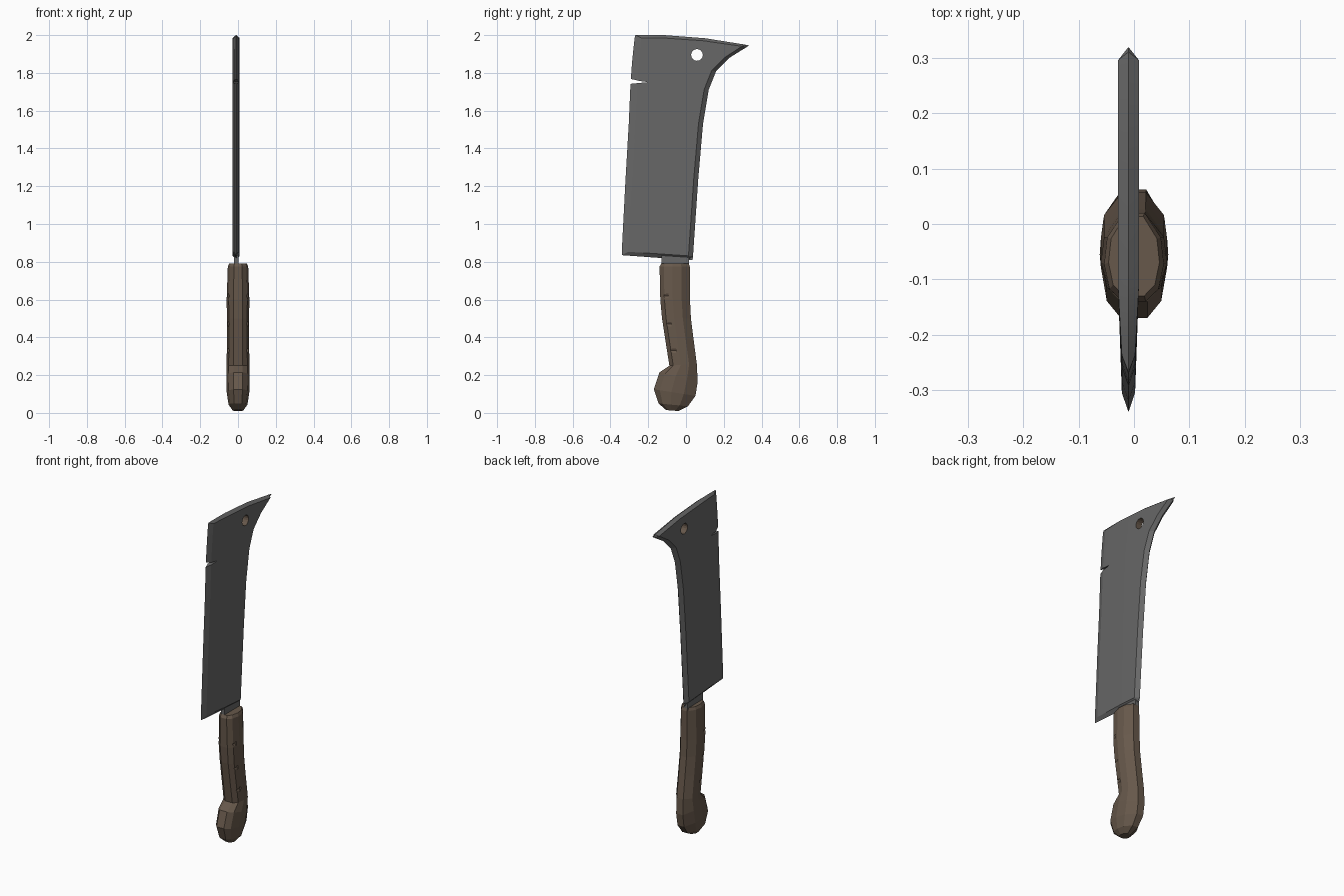
import bpy, bmesh, math
from mathutils import Vector

if "Cube" in bpy.data.objects:
    bpy.data.objects.remove(bpy.data.objects["Cube"])


def material(name, rgb):
    m = bpy.data.materials.new(name)
    m.use_nodes = True
    m.diffuse_color = (*rgb, 1)
    bsdf = m.node_tree.nodes["Principled BSDF"]
    bsdf.inputs["Base Color"].default_value = (*rgb, 1)
    bsdf.inputs["Roughness"].default_value = 0.7
    return m


steel = material("dark steel", (0.135, 0.135, 0.135))
wood = material("brown wood", (0.135, 0.098, 0.07))


def make(name, rings, mats, index=0):
    """Skin a stack of closed rings and cap both ends."""
    bm = bmesh.new()
    loops = [[bm.verts.new(p) for p in ring] for ring in rings]
    n = len(loops[0])
    for a, b in zip(loops, loops[1:]):
        for i in range(n):
            j = (i + 1) % n
            bm.faces.new((a[i], a[j], b[j], b[i]))
    bm.faces.new(loops[0][::-1])
    bm.faces.new(loops[-1])
    bmesh.ops.remove_doubles(bm, verts=bm.verts, dist=0.0005)
    bmesh.ops.recalc_face_normals(bm, faces=bm.faces)
    for f in bm.faces:
        f.material_index = index
    me = bpy.data.meshes.new(name)
    bm.to_mesh(me)
    bm.free()
    for m in mats:
        me.materials.append(m)
    ob = bpy.data.objects.new(name, me)
    bpy.context.collection.objects.link(ob)
    return ob


def cut(target, cutter):
    cutter.hide_render = True
    mod = target.modifiers.new("cut", "BOOLEAN")
    mod.operation, mod.solver, mod.object = "DIFFERENCE", "EXACT", cutter
    bpy.context.view_layer.objects.active = target
    bpy.ops.object.modifier_apply(modifier=mod.name)
    bpy.data.objects.remove(cutter)


# Blade: rows of (front y, front z, back y, back z, bulge, thickness)
CX = -0.01
rows = [
    (-0.340, 0.835, 0.035, 0.808, 0, 0),
    (-0.340, 0.855, 0.037, 0.830, 0, 1),
    (-0.320, 1.24, 0.065, 1.24, 0, 1),
    (-0.303, 1.53, 0.09, 1.53, 0, 1),
    (-0.294, 1.74, 0.12, 1.71, 0, 1),
    (-0.286, 1.85, 0.16, 1.81, 0, 1),
    (-0.278, 1.93, 0.23, 1.88, 0, 1),
    (-0.272, 1.985, 0.32, 1.936, 0.016, 1),
    (-0.268, 2.00, 0.335, 1.945, 0.018, 0),
]


def blade_ring(yf, zf, yb, zb, bulge, thick):
    cols = [(yf, 0), (yf + 0.035, 0.012), (-0.11, 0.019),
            ((yb - 0.13) / 2, 0.019), (yb - 0.024, 0.019), (yb, 0)]
    def point(y, x):
        u = (y - yf) / (yb - yf)
        return (CX + x * thick, y, zf + (zb - zf) * u + bulge * 4 * u * (1 - u))
    return ([point(y, x) for y, x in cols]
            + [point(y, -x) for y, x in cols[-2:0:-1]])


# Top and bottom rows are pinched to a ridge, so their caps have no area
blade = make("blade", [blade_ring(*r) for r in rows], [steel, wood])
bm = bmesh.new()
bm.from_mesh(blade.data)
bmesh.ops.dissolve_degenerate(bm, edges=bm.edges, dist=0.0005)
bad = [f for f in bm.faces if f.calc_area() < 1e-7]
bmesh.ops.delete(bm, geom=bad, context="FACES_ONLY")
bmesh.ops.remove_doubles(bm, verts=bm.verts, dist=0.0005)
bmesh.ops.triangulate(bm, faces=bm.faces)
bmesh.ops.recalc_face_normals(bm, faces=bm.faces)
bm.to_mesh(blade.data)
bm.free()

# Hanging hole, lined in brown
hole = [[(x, 0.058 + 0.031 * math.cos(i * math.tau / 16),
          1.895 + 0.031 * math.sin(i * math.tau / 16)) for i in range(16)]
        for x in (-0.1, 0.1)]
cut(blade, make("hole_cutter", hole, [steel, wood], 1))

# Notch in the cutting edge
notch = [(-0.35, 1.79), (-0.292, 1.768), (-0.245, 1.757), (-0.2, 1.751),
         (-0.245, 1.747), (-0.292, 1.742), (-0.35, 1.735)]
cut(blade, make("notch_cutter", [[(x, y, z) for y, z in notch] for x in (-0.1, 0.1)],
                [steel, wood]))

# Tang joining blade and handle
make("tang", [[(CX + x, y, z) for x, y in
               ((-0.012, -0.13), (0.012, -0.13), (0.012, 0.015), (-0.012, 0.015))]
              for z in (0.76, 0.84)], [steel])

# Handle: stations of (front y, front z, back y, back z, half width)
stations = [
    (-0.105, 0.015, -0.04, 0.010, 0.028),
    (-0.145, 0.050, 0.010, 0.035, 0.050),
    (-0.170, 0.125, 0.050, 0.090, 0.060),
    (-0.140, 0.215, 0.062, 0.165, 0.062),
    (-0.088, 0.250, 0.057, 0.260, 0.060),
    (-0.110, 0.390, 0.040, 0.390, 0.059),
    (-0.127, 0.500, 0.026, 0.500, 0.059),
    (-0.136, 0.600, 0.021, 0.600, 0.060),
    (-0.140, 0.775, 0.020, 0.775, 0.054),
    (-0.130, 0.792, 0.014, 0.792, 0.046),
]
section = [(0.4, 0.0), (0.82, 0.14), (1, 0.42), (0.9, 0.72), (0.36, 1.0)]
section += [(-x, u) for x, u in reversed(section)]


def handle_ring(yf, zf, yb, zb, w):
    a, b = Vector((0, yf, zf)), Vector((0, yb, zb))
    return [a.lerp(b, u) + Vector((x * w, 0, 0)) for x, u in section]


handle = make("handle", [handle_ring(*s) for s in stations], [wood])

# Small worn nicks along both sides of the grip
for side in (-1, 1):
    for y, z in ((-0.115, 0.62), (-0.1, 0.47), (-0.075, 0.33)):
        nick = [[(side * (0.057 + 0.012 * math.cos(i * math.tau / 6)), y + dy,
                  z + 0.014 * math.sin(i * math.tau / 6)) for i in range(6)]
                for dy in (-0.022, 0.022)]
        cut(handle, make("nick_cutter", nick, [wood]))

# Crisp edges with gently smoothed flats
bpy.ops.object.select_all(action="DESELECT")
blade.select_set(True)
bpy.context.view_layer.objects.active = blade
bpy.ops.object.shade_smooth_by_angle(angle=math.radians(15))
